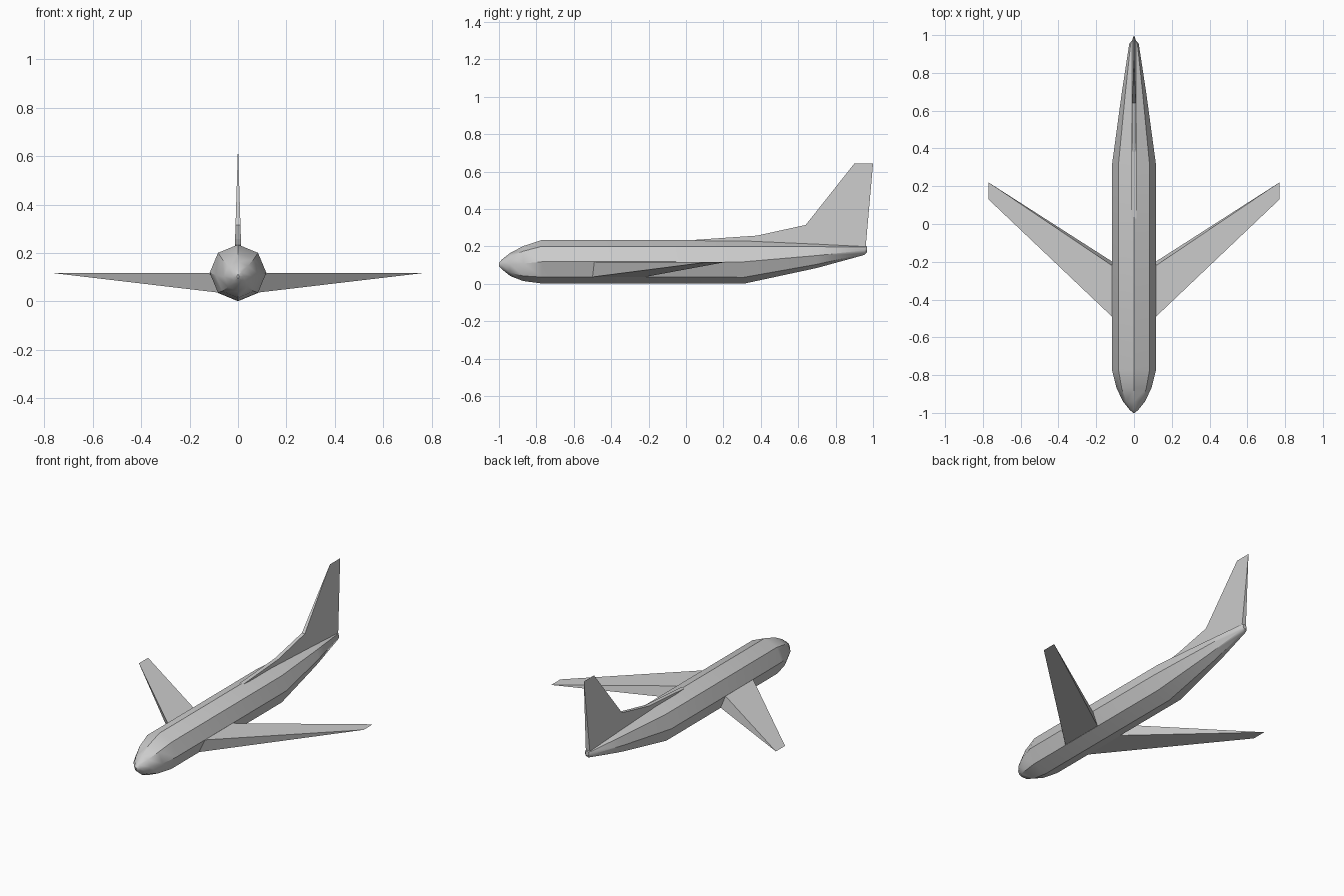
import bpy, math

if "Cube" in bpy.data.objects:
    bpy.data.objects.remove(bpy.data.objects["Cube"])


def make(name, verts, faces):
    me = bpy.data.meshes.new(name)
    me.from_pydata(verts, [], faces)
    me.validate()
    ob = bpy.data.objects.new(name, me)
    bpy.context.collection.objects.link(ob)
    # consistent outward normals
    import bmesh
    bm = bmesh.new()
    bm.from_mesh(me)
    bmesh.ops.remove_doubles(bm, verts=bm.verts, dist=1e-5)
    bmesh.ops.recalc_face_normals(bm, faces=bm.faces)
    bm.to_mesh(me)
    bm.free()
    return ob


# Fuselage: eight-sided loft through stations (y, half width, bottom z, top z)
SIDES = 8
stations = [(-1.0, 0.004, 0.095, 0.112), (-0.985, 0.022, 0.078, 0.130),
            (-0.94, 0.058, 0.042, 0.165), (-0.87, 0.092, 0.015, 0.202),
            (-0.77, 0.117, 0.002, 0.235), (0.31, 0.117, 0.001, 0.235),
            (0.70, 0.064, 0.085, 0.218), (0.955, 0.025, 0.155, 0.205),
            (0.968, 0.012, 0.170, 0.200)]
verts, faces = [], []
for y, w, lo, hi in stations:
    for i in range(SIDES):
        a = 2 * math.pi * i / SIDES
        verts.append((w * math.sin(a), y, (lo + hi) / 2 + (hi - lo) / 2 * math.cos(a)))
for s in range(len(stations) - 1):
    for i in range(SIDES):
        j = (i + 1) % SIDES
        faces.append((s * SIDES + i, s * SIDES + j, (s + 1) * SIDES + j, (s + 1) * SIDES + i))
faces.append(tuple(range(SIDES)))
faces.append(tuple(range(len(verts) - SIDES, len(verts))))
fuselage = make("fuselage", verts, faces)
fuselage.select_set(True)
bpy.context.view_layer.objects.active = fuselage
bpy.ops.object.shade_smooth_by_angle(angle=math.radians(40))

# Wings: swept wedges, flat on top, thinning to an edge at the tip
wing = make("wings",
            [(0.083, -0.50, 0.037), (0.083, -0.22, 0.037),
             (0.117, -0.22, 0.118), (0.117, -0.49, 0.118),
             (0.77, 0.13, 0.118), (0.77, 0.22, 0.118)],
            [(0, 1, 2, 3), (0, 3, 4), (1, 5, 2), (3, 2, 5, 4), (0, 4, 5, 1)])
wing.modifiers.new("mirror", 'MIRROR').use_clip = True

# Tail fin: side outline given thickness that tapers to nothing at the top
TOP = 0.643
outline = [(0.03, 0.234), (0.38, 0.258), (0.64, 0.315), (0.90, TOP),
           (1.0, TOP), (0.96, 0.19), (0.70, 0.205), (0.31, 0.22)]
n = len(outline)
verts = [(s * 0.014 * (TOP - z) / 0.45, y, z) for s in (1, -1) for y, z in outline]
faces = []
for o in (0, n):
    faces += [(o + 2, o + 3, o + 4, o + 5), (o + 1, o + 2, o + 5, o + 6), (o, o + 1, o + 6, o + 7)]
faces += [(i, (i + 1) % n, (i + 1) % n + n, i + n) for i in range(n) if i != 3]
make("tail_fin", verts, faces)
